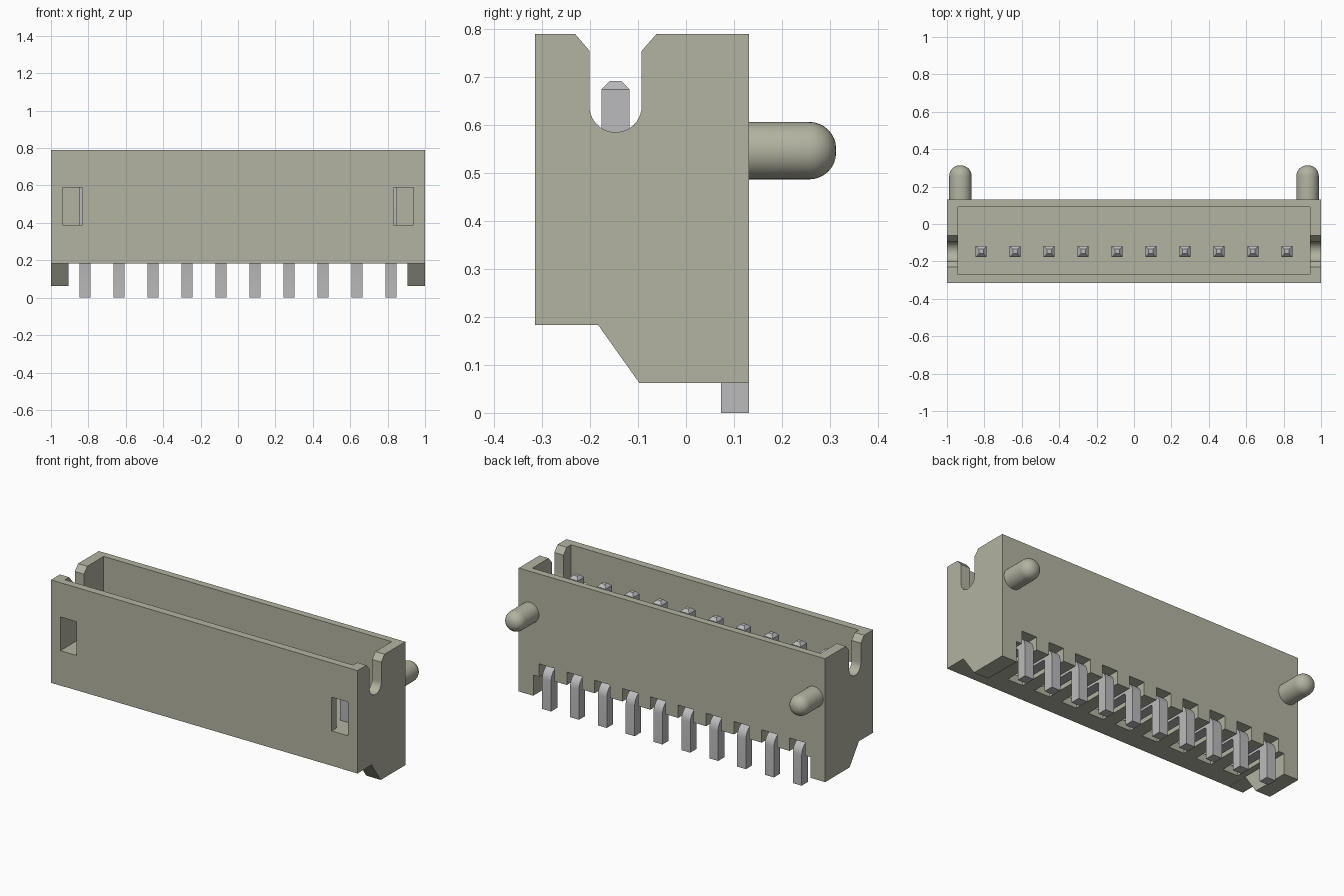
import bpy, bmesh, math

if "Cube" in bpy.data.objects:
    bpy.data.objects.remove(bpy.data.objects["Cube"])

PITCH = 0.1817
PINS = [(i - 4.5) * PITCH for i in range(10)]
PIN_Y, PIN_R = -0.147, 0.029


def material(name, rgb):
    m = bpy.data.materials.new(name)
    m.diffuse_color = (*rgb, 1)
    m.use_nodes = True
    m.node_tree.nodes["Principled BSDF"].inputs["Base Color"].default_value = m.diffuse_color
    return m


plastic = material("warm grey plastic", (0.45, 0.45, 0.36))
metal = material("pin metal", (0.50, 0.50, 0.51))


def finish(name, bm, mat):
    bmesh.ops.recalc_face_normals(bm, faces=bm.faces)
    me = bpy.data.meshes.new(name)
    bm.to_mesh(me)
    bm.free()
    me.materials.append(mat)
    ob = bpy.data.objects.new(name, me)
    bpy.context.collection.objects.link(ob)
    return ob


def extrude_x(bm, yz, x0, x1):
    """Extrude a side profile along x."""
    f = bm.faces.new([bm.verts.new((x0, y, z)) for y, z in yz])
    r = bmesh.ops.extrude_face_region(bm, geom=[f])
    for v in r["geom"]:
        if isinstance(v, bmesh.types.BMVert):
            v.co.x = x1


def arc(cy, cz, r, a0, a1, n):
    return [(cy + r * math.cos(math.radians(a0 + (a1 - a0) * i / n)),
             cz + r * math.sin(math.radians(a0 + (a1 - a0) * i / n))) for i in range(n + 1)]


def prism(name, yz, spans, mat=plastic):
    bm = bmesh.new()
    for x0, x1 in spans:
        extrude_x(bm, yz, x0, x1)
    return finish(name, bm, mat)


def rect(y0, y1, z0, z1):
    return [(y0, z0), (y1, z0), (y1, z1), (y0, z1)]


def smooth(ob):
    bpy.ops.object.select_all(action="DESELECT")
    bpy.context.view_layer.objects.active = ob
    ob.select_set(True)
    bpy.ops.object.shade_smooth_by_angle(angle=math.radians(30))


# Housing: side profile including the angled end feet
housing = prism("housing", [(-0.315, 0.183), (-0.183, 0.183), (-0.097, 0.062),
                            (0.131, 0.062), (0.131, 0.79), (-0.315, 0.79)], [(-1, 1)])

# Cutters: underside between feet, cavity, end slots, front windows, pin channels
slot = ([(-0.237, 0.80), (-0.231, 0.79), (-0.201, 0.755)]
        + arc(PIN_Y, 0.64, 0.0545, 180, 360, 20)
        + [(-0.0925, 0.755), (-0.062, 0.79), (-0.056, 0.80)])
cutters = [
    prism("underside_cutter", rect(-0.5, 0.5, -0.1, 0.184), [(-0.905, 0.905)]),
    prism("cavity_cutter", rect(-0.27, 0.09, 0.388, 1.0), [(-0.94, 0.94)]),
    prism("slot_cutter", slot, [(-1.1, -0.92), (0.92, 1.1)]),
    prism("window_cutter", rect(-0.4, -0.24, 0.389, 0.588), [(-0.939, -0.832), (0.832, 0.939)]),
    prism("channel_cutter", rect(-0.2, 0.3, 0.1, 0.26), [(x - 0.05, x + 0.05) for x in PINS]),
]
for c in cutters:
    c.hide_render = True
    mod = housing.modifiers.new(c.name, "BOOLEAN")
    mod.operation = "DIFFERENCE"
    mod.solver = "EXACT"
    mod.object = c
bpy.context.view_layer.update()
cut_mesh = bpy.data.meshes.new_from_object(
    housing.evaluated_get(bpy.context.evaluated_depsgraph_get()))
housing.modifiers.clear()
housing.data = cut_mesh
for c in cutters:
    bpy.data.objects.remove(c)
smooth(housing)

# Locating pegs: round-ended cylinders on the back wall
bm = bmesh.new()
N = 32
profile = [(0.06, 0.12)] + [(0.005 + 0.055 * math.cos(a), 0.256 + 0.057 * math.sin(a))
                            for a in (math.pi / 2 * i / 8 for i in range(9))]
for cx in (-0.928, 0.928):
    rings = [[bm.verts.new((cx + r * math.cos(2 * math.pi * k / N), y,
                            0.547 + r * math.sin(2 * math.pi * k / N))) for k in range(N)]
             for r, y in profile]
    for a, b in zip(rings, rings[1:]):
        for k in range(N):
            j = (k + 1) % N
            bm.faces.new((a[k], a[j], b[j], b[k]))
    bm.faces.new(rings[0])
    bm.faces.new(rings[-1])
smooth(finish("locating_pegs", bm, plastic))

# Contact pins: tapered tip, upright post, rounded bend to the back, solder tail
front, rear, tail = PIN_Y - PIN_R, PIN_Y + PIN_R, 0.131
bend = ([(rear, 0.675), (rear, 0.248)]
        + arc(tail - 0.07, 0.178, 0.07, 90, 0, 8)
        + [(tail, 0), (tail - 0.058, 0)]
        + arc(tail - 0.07, 0.178, 0.012, 0, 90, 4)
        + arc(front + 0.04, 0.23, 0.04, 270, 180, 6)
        + [(front, 0.675)])
bm = bmesh.new()
for x in PINS:
    extrude_x(bm, bend, x - PIN_R, x + PIN_R)
    low = [bm.verts.new((x + sx * PIN_R, PIN_Y + sy * PIN_R, 0.675))
           for sx, sy in ((-1, -1), (1, -1), (1, 1), (-1, 1))]
    top = [bm.verts.new((x + sx * 0.012, PIN_Y + sy * 0.012, 0.692))
           for sx, sy in ((-1, -1), (1, -1), (1, 1), (-1, 1))]
    bm.faces.new(top)
    for k in range(4):
        j = (k + 1) % 4
        bm.faces.new((low[k], low[j], top[j], top[k]))
# Weld the tips onto the posts and drop the hidden face between them
bmesh.ops.remove_doubles(bm, verts=bm.verts, dist=0.0005)
bm.normal_update()
hidden = [f for f in bm.faces if len(f.verts) == 4
          and all(abs(v.co.z - 0.675) < 1e-4 for v in f.verts)]
bmesh.ops.delete(bm, geom=hidden, context="FACES_ONLY")
smooth(finish("contact_pins", bm, metal))
